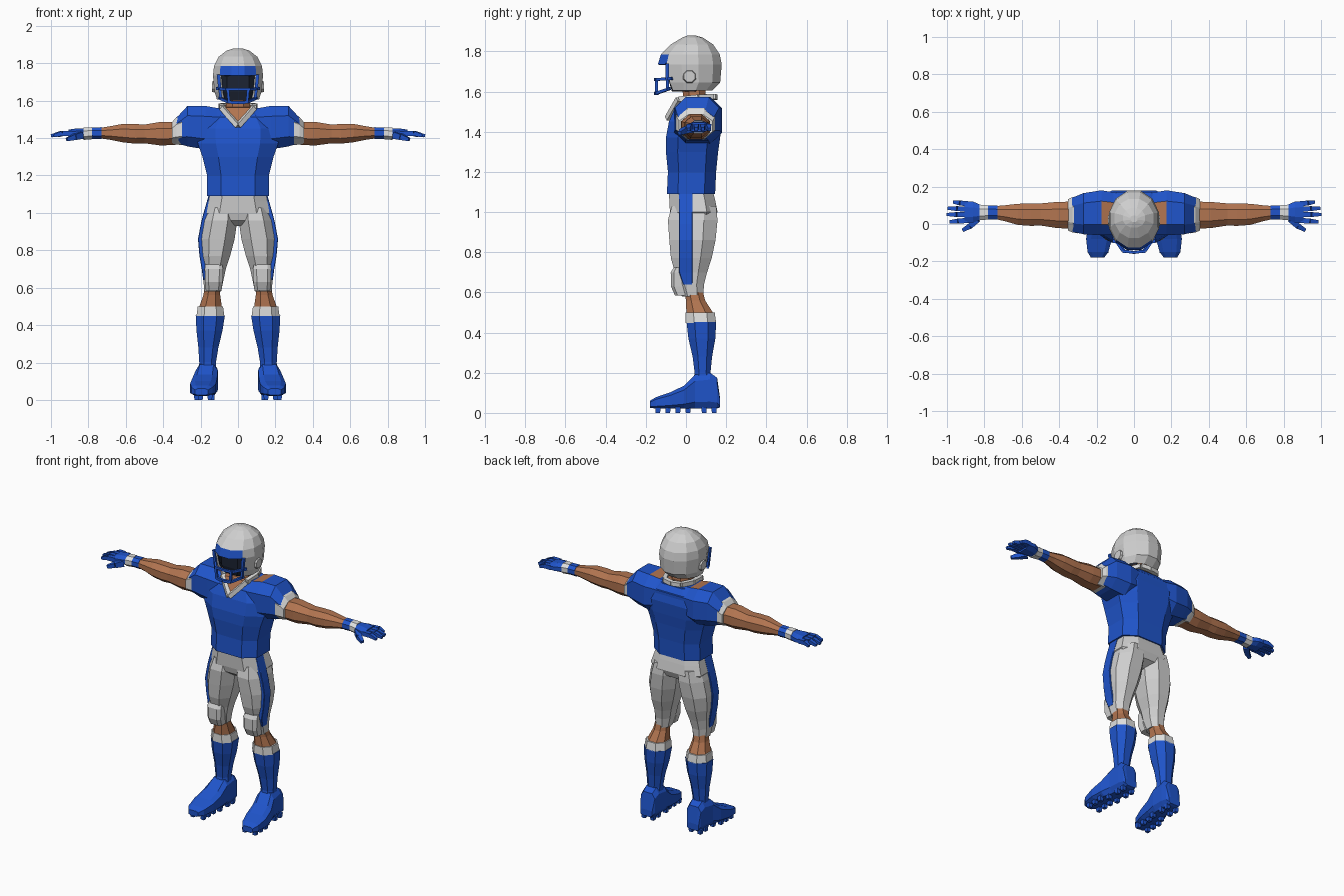
import bpy, bmesh, math
from mathutils import Vector


def material(name, r, g, b):
    m = bpy.data.materials.new(name)
    m.diffuse_color = (r, g, b, 1)
    return m


BLUE = material("team blue", 0.014, 0.09, 0.6)
GREY = material("light grey", 0.62, 0.62, 0.62)
WHITE = material("trim white", 0.74, 0.74, 0.73)
SKIN = material("skin", 0.44, 0.175, 0.08)
DARK = material("dark visor", 0.012, 0.018, 0.035)


def finish(name, bm, *mats):
    bmesh.ops.recalc_face_normals(bm, faces=bm.faces)
    me = bpy.data.meshes.new(name)
    bm.to_mesh(me)
    bm.free()
    for m in mats:
        me.materials.append(m)
    ob = bpy.data.objects.new(name, me)
    bpy.context.collection.objects.link(ob)
    return ob


def bridge(bm, rings, caps=True):
    for a, b in zip(rings, rings[1:]):
        n = len(a)
        for i in range(n):
            bm.faces.new((a[i], a[(i + 1) % n], b[(i + 1) % n], b[i]))
    if caps:
        bm.faces.new(rings[0])
        bm.faces.new(rings[-1])


def loft(name, axis, sections, mat, s=1, k=0.45, rule=None, mats=()):
    """Eight-sided skin through sections (position, a0, a1, b0, b1)."""
    bm = bmesh.new()
    shape = [(1, -k), (1, k), (k, 1), (-k, 1), (-1, k), (-1, -k), (-k, -1), (k, -1)]
    rings = []
    for t, a0, a1, b0, b1 in sections:
        ring = []
        for u, v in shape:
            a, b = (a0 + a1) / 2 + u * (a1 - a0) / 2, (b0 + b1) / 2 + v * (b1 - b0) / 2
            x, y, z = {"x": (t, a, b), "y": (a, t, b), "z": (a, b, t)}[axis]
            ring.append(bm.verts.new((s * x, y, z)))
        rings.append(ring)
    bridge(bm, rings)
    if rule:
        bm.normal_update()
        bmesh.ops.recalc_face_normals(bm, faces=bm.faces)
        for f in bm.faces:
            f.material_index = rule(f.calc_center_median(), f.normal)
    return finish(name, bm, mat, *mats)


def beams(name, segments, mat, s=1):
    """Tapered square bars (start, end, start radius, end radius)."""
    bm = bmesh.new()
    for p, q, r0, r1 in segments:
        p, q = Vector(p), Vector(q)
        d = (q - p).normalized()
        up = Vector((0, 0, 1)) if abs(d.z) < 0.9 else Vector((0, 1, 0))
        u = d.cross(up).normalized()
        v = d.cross(u)
        rings = []
        for c, r in ((p, r0), (q, r1)):
            pts = [c + (u * a + v * b) * r for a, b in ((1, 1), (-1, 1), (-1, -1), (1, -1))]
            rings.append([bm.verts.new((s * w.x, w.y, w.z)) for w in pts])
        bridge(bm, rings)
    return finish(name, bm, mat)


# Jersey body
loft("jersey_body", "z", [
    (1.09, -.165, .165, -.095, .145), (1.2, -.165, .165, -.09, .15),
    (1.3, -.19, .19, -.1, .16), (1.37, -.215, .215, -.1, .17),
    (1.45, -.22, .22, -.085, .178), (1.52, -.17, .17, -.055, .165),
    (1.55, -.13, .13, -.02, .14)], BLUE, k=.55)

# Shoulder pads, with bare patches on top beside the neck
half = [(.11, -.06, .17, 1.36, 1.56), (.175, -.06, .18, 1.34, 1.572),
        (.27, -.055, .165, 1.355, 1.572), (.332, -.04, .14, 1.375, 1.505)]
loft("shoulder_pads", "x", [(-h[0], *h[1:]) for h in reversed(half)] + half, BLUE, k=.52,
     rule=lambda c, n: int(n.z > .8 and .115 < abs(c.x) < .17), mats=(SKIN,))

# Neck, bare V at the throat and collar
loft("neck", "z", [(1.5, -.08, .08, -.03, .11), (1.57, -.065, .065, -.015, .1),
                   (1.68, -.06, .06, -.02, .09)], SKIN)
bm = bmesh.new()
for p in ((0, -.092, 1.46), (.085, -.04, 1.563), (-.085, -.04, 1.563),
          (.07, .11, 1.575), (-.07, .11, 1.575), (0, .05, 1.48)):
    bm.verts.new(p)
bmesh.ops.convex_hull(bm, input=bm.verts)
finish("throat", bm, SKIN)
collar = []
for s in (1, -1):
    path = [(0, -.09, 1.465), (s * .085, -.035, 1.562), (s * .092, .06, 1.572),
            (s * .06, .135, 1.575), (0, .145, 1.572)]
    collar += [(p, q, .013, .013) for p, q in zip(path, path[1:])]
beams("collar", collar, WHITE)

# Helmet shell: twelve-sided, open at the face, blue brow band
bm = bmesh.new()
rings = []
for z, rx, y0, y1 in [(1.605, .112, -.095, .13), (1.645, .125, -.12, .17), (1.735, .134, -.14, .178),
                      (1.785, .128, -.125, .168), (1.835, .103, -.075, .135), (1.868, .06, -.02, .085),
                      (1.88, .02, .01, .045)]:
    ring = []
    for i in range(12):
        a = math.radians(15 + 30 * i)
        ring.append(bm.verts.new((rx * math.cos(a) / .966, (y0 + y1) / 2 + (y1 - y0) / 2 * math.sin(a) / .966, z)))
    rings.append(ring)
bridge(bm, rings, caps=False)
bm.faces.new(rings[-1])
front = [f for f in bm.faces if f.calc_center_median().y < -.06 and abs(f.calc_center_median().x) < .09]
for f in front:
    if 1.74 < f.calc_center_median().z < 1.785:
        f.material_index = 1
bmesh.ops.delete(bm, geom=[f for f in front if f.calc_center_median().z < 1.735], context="FACES")
helmet = finish("helmet", bm, GREY, BLUE, DARK)
shell = helmet.modifiers.new("shell", "SOLIDIFY")
shell.thickness, shell.offset, shell.material_offset = .012, -1, 2

# Visor filling the face opening
loft("visor", "z", [(1.6, -.07, .07, -.07, .07), (1.65, -.095, .095, -.085, .1),
                    (1.76, -.1, .1, -.09, .12)], DARK, k=.6)

# Face mask bars
bars = []
for s in (1, -1):
    bars += [((s * .112, -.07, 1.665), (s * .06, -.145, 1.66), .007, .007),
             ((s * .06, -.145, 1.66), (0, -.152, 1.66), .007, .007),
             ((s * .1, -.08, 1.615), (s * .05, -.145, 1.592), .007, .007),
             ((s * .05, -.145, 1.592), (0, -.152, 1.59), .008, .008),
             ((s * .055, -.147, 1.665), (s * .048, -.147, 1.588), .007, .007),
             ((s * .105, -.093, 1.74), (s * .092, -.093, 1.61), .009, .007)]
beams("face_mask", bars, BLUE)

for s, side in ((1, "left"), (-1, "right")):
    def part(name, axis, sections, mat, **kw):
        return loft(f"{side}_{name}", axis, sections, mat, s=s, **kw)

    # Ear boss on the helmet
    part("ear_boss", "x", [(.115, -.018, .052, 1.64, 1.71), (.14, -.01, .045, 1.648, 1.702)], GREY)

    # Sleeve trim, arm, wrist bands
    part("sleeve_trim", "x", [(.3, -.05, .147, 1.362, 1.53), (.33, -.045, .143, 1.366, 1.512),
                              (.352, -.035, .133, 1.368, 1.485)], WHITE)
    part("arm", "x", [
        (.32, -.025, .12, 1.365, 1.485), (.41, -.022, .118, 1.36, 1.487), (.5, -.008, .11, 1.372, 1.472),
        (.55, -.01, .11, 1.37, 1.475), (.62, -.005, .108, 1.378, 1.475), (.69, .015, .1, 1.392, 1.462),
        (.75, .028, .095, 1.4, 1.452)], SKIN)
    part("glove_cuff", "x", [(.73, .023, .1, 1.394, 1.458), (.785, .024, .1, 1.396, 1.456)], BLUE)
    part("wrist_band", "x", [(.78, .024, .1, 1.394, 1.458), (.825, .02, .103, 1.39, 1.456)], WHITE)
    # Gloved hand
    part("palm", "x", [(.815, .024, .1, 1.396, 1.452), (.86, .008, .12, 1.397, 1.452),
                       (.905, .005, .122, 1.4, 1.445)], BLUE)
    fingers = []
    for y0, y1, tip in ((.108, .117, .965), (.08, .084, .995), (.05, .051, 1.0), (.019, .012, .985)):
        mid = ((.895 + tip) / 2, (y0 + y1) / 2, 1.425)
        fingers += [((.89, y0, 1.424), mid, .014, .013), (mid, (tip, y1, 1.412), .013, .008)]
    fingers += [((.84, .025, 1.415), (.875, -.01, 1.405), .019, .015),
                ((.875, -.01, 1.405), (.915, -.033, 1.392), .015, .009)]
    beams(f"{side}_fingers", fingers, BLUE, s)

    # Trouser leg, side stripe, knee pad
    part("trouser_leg", "z", [
        (1.03, .01, .165, -.07, .15), (.96, .004, .188, -.09, .157), (.86, .018, .207, -.083, .147),
        (.77, .042, .2, -.075, .128), (.7, .065, .188, -.055, .105), (.64, .078, .185, -.045, .09),
        (.58, .09, .18, -.02, .085)], GREY)
    part("side_stripe", "z", [
        (1.09, .12, .158, -.035, .032), (1.0, .13, .184, -.035, .032), (.94, .15, .199, -.035, .032),
        (.86, .15, .214, -.035, .032), (.77, .15, .206, -.035, .032), (.7, .15, .194, -.035, .032),
        (.64, .14, .186, -.015, .032)], BLUE, k=.9)
    part("knee_pad", "z", [(.725, .085, .175, -.06, 0), (.7, .08, .178, -.076, 0),
                           (.63, .082, .176, -.075, 0), (.585, .088, .172, -.055, .01)], GREY, k=.6)

    # Lower leg, sock trim, sock
    part("calf", "z", [(.62, .1, .175, -.01, .08), (.56, .095, .185, 0, .095),
                       (.49, .085, .21, .002, .14)], SKIN)
    part("sock_trim", "z", [(.5, .08, .215, -.002, .143), (.448, .073, .222, -.002, .15)], WHITE)
    part("sock", "z", [(.452, .07, .226, .003, .15), (.37, .083, .222, .012, .146),
                       (.28, .105, .212, .033, .13), (.2, .118, .207, .043, .122),
                       (.12, .115, .21, .03, .14)], BLUE)

    # Boot and studs
    part("boot", "y", [
        (-.18, .16, .23, .025, .06), (-.15, .137, .248, .022, .078), (-.08, .118, .256, .022, .102),
        (-.01, .112, .245, .022, .135), (.045, .108, .226, .022, .19), (.12, .11, .22, .022, .2),
        (.155, .115, .215, .022, .175), (.17, .125, .208, .028, .07)], BLUE, k=.62)
    studs = [((x, y, .03), (x, y, 0), .014, .011)
             for y in (-.14, -.09, -.04, .01, .09, .14)
             for x in ((.15, .222) if y < 0 else (.138, .2))]
    beams(f"{side}_studs", studs, BLUE, s)

# Trouser hips
loft("trouser_hips", "z", [
    (1.1, -.15, .15, -.085, .135), (1.06, -.162, .162, -.083, .145), (1.0, -.18, .18, -.08, .157),
    (.96, -.15, .15, -.07, .14), (.93, -.05, .05, -.03, .08)], GREY, k=.55)
